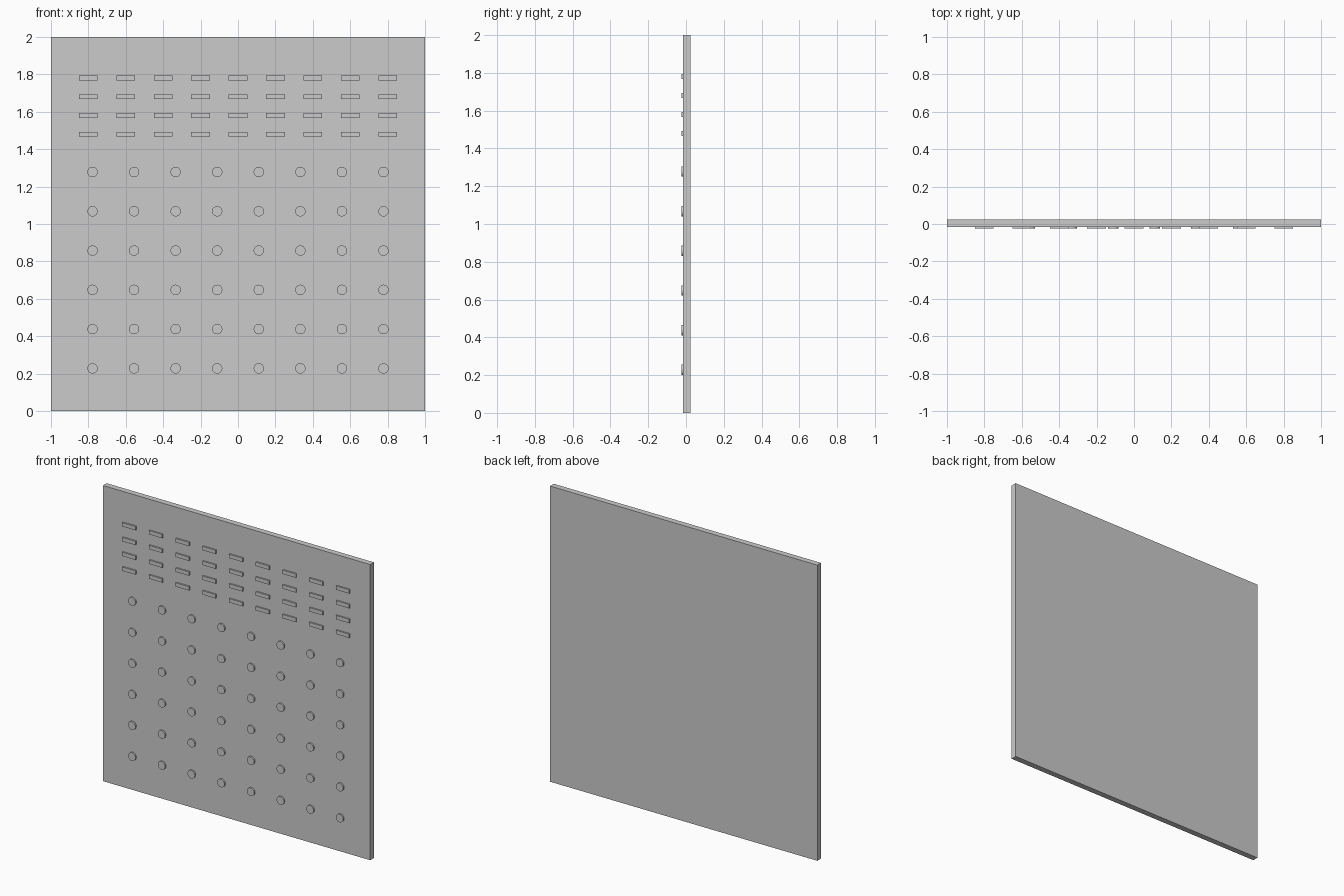
import bpy, bmesh, math
from mathutils import Matrix, Vector

if "Cube" in bpy.data.objects:
    bpy.data.objects.remove(bpy.data.objects["Cube"])

FACE_Y = -0.015      # front face of the panel
DEPTH = 0.02         # raised details sit half sunk in the face


def add_box(bm, center, size):
    m = Matrix.Translation(center) @ Matrix.Diagonal((*size, 1))
    bmesh.ops.create_cube(bm, size=1, matrix=m)


def add_stud(bm, center, radius):
    m = Matrix.Translation(center) @ Matrix.Rotation(math.pi / 2, 4, 'X')
    bmesh.ops.create_cone(bm, cap_ends=True, segments=24, radius1=radius,
                          radius2=radius, depth=DEPTH, matrix=m)


def finish(bm, name, smooth=False):
    mesh = bpy.data.meshes.new(name)
    bm.to_mesh(mesh)
    bm.free()
    ob = bpy.data.objects.new(name, mesh)
    bpy.context.collection.objects.link(ob)
    if smooth:
        bpy.ops.object.select_all(action='DESELECT')
        ob.select_set(True)
        bpy.context.view_layer.objects.active = ob
        bpy.ops.object.shade_smooth_by_angle(angle=math.radians(30))
    return ob


# Flat square panel
bm = bmesh.new()
add_box(bm, Vector((0, 0.005, 1)), (2, 0.04, 2))
finish(bm, "panel")

# Four rows of nine raised bars along the top
bm = bmesh.new()
for row in range(4):
    for col in range(9):
        add_box(bm, Vector((-0.8 + 0.2 * col, FACE_Y, 1.48 + 0.1 * row)),
                (0.1, DEPTH, 0.026))
finish(bm, "raised_bars")

# Six rows of eight round studs below
bm = bmesh.new()
for row in range(6):
    for col in range(8):
        add_stud(bm, Vector(((2 * col - 7) / 9, FACE_Y, 0.228 + 0.21 * row)), 0.0275)
finish(bm, "round_studs", smooth=True)
